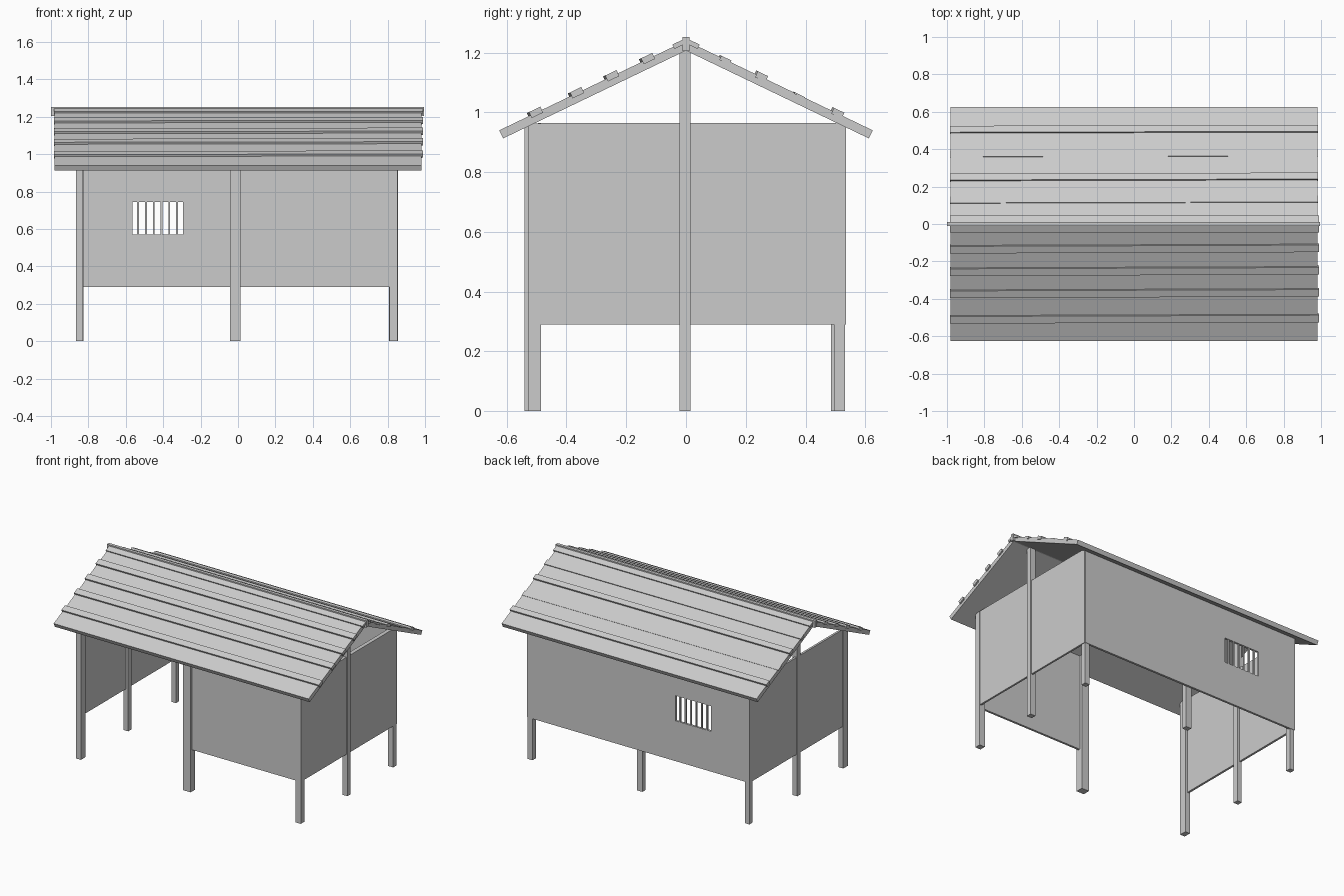
import bpy
import bmesh
from math import atan2, cos, sin
from mathutils import Matrix, Vector

if "Cube" in bpy.data.objects:
    bpy.data.objects.remove(bpy.data.objects["Cube"], do_unlink=True)

# One plain colour for everything
grey = bpy.data.materials.new("plain_grey")
grey.use_nodes = True
grey.diffuse_color = (0.6, 0.6, 0.6, 1)
grey.node_tree.nodes["Principled BSDF"].inputs["Base Color"].default_value = (0.6, 0.6, 0.6, 1)


def finish(name, bm):
    bmesh.ops.recalc_face_normals(bm, faces=bm.faces)
    mesh = bpy.data.meshes.new(name)
    bm.to_mesh(mesh)
    bm.free()
    mesh.materials.append(grey)
    obj = bpy.data.objects.new(name, mesh)
    bpy.context.collection.objects.link(obj)
    return obj


def block(name, x, y, z):
    """Box from three (low, high) ranges."""
    bm = bmesh.new()
    centre = Vector([(a + b) / 2 for a, b in (x, y, z)])
    size = Vector([b - a for a, b in (x, y, z)])
    bmesh.ops.create_cube(bm, size=1, matrix=Matrix.Translation(centre) @ Matrix.Diagonal(size).to_4x4())
    return finish(name, bm)


RIDGE_Z, EAVE_Z, EAVE_Y = 1.24, 0.94, 0.625
PITCH = atan2(RIDGE_Z - EAVE_Z, EAVE_Y)
SLOPE = EAVE_Y / cos(PITCH)


def roof_block(name, side, x, along, height, yaw=0):
    """Box on a roof slope: distance along it from the ridge, height above it."""
    obj = block(name, x, along, height)
    mid = Matrix.Translation((0, sum(along) / 2, 0))
    skew = mid @ Matrix.Rotation(yaw, 4, 'Z') @ mid.inverted()
    pitch = Matrix.Rotation(-PITCH, 4, 'X')
    mirror = Matrix.Diagonal((1, side, 1, 1))
    obj.data.transform(Matrix.Translation((0, 0, RIDGE_Z)) @ mirror @ pitch @ skew)
    if side < 0:
        obj.data.flip_normals()
    return obj


# Roof slabs and the strips laid across them
THICK = 0.03
for side, label in ((-1, "front"), (1, "back")):
    roof_block(label + "_roof", side, (-0.98, 0.98), (0, SLOPE), (-THICK, 0))
    roof_block(label + "_ridge_strip", side, (-0.985, 0.99), (0.005, 0.047), (-0.008, 0.008))
for i, y in enumerate((0.13, 0.25, 0.368, 0.505)):
    d = y / cos(PITCH)
    roof_block(f"front_strip_{i}", -1, (-0.985, 0.99), (d - 0.021, d + 0.021), (-0.01, 0.012), -0.004)
for y, top in ((0.13, 0.006), (0.25, 0.012), (0.378, 0.002), (0.505, 0.012)):
    d = y / cos(PITCH)
    low = -0.01 if top > 0.005 else -0.004
    roof_block("back_strip", 1, (-0.985, 0.985), (d - 0.019, d + 0.019), (low, top), 0.003)
block("ridge_beam", (-1, 0.995), (-0.011, 0.011), (1.205, 1.252))

# Posts
WALL_LOW, WALL_TOP = 0.29, 0.963
block("front_left_post", (0.81, 0.852), (-0.527, -0.485), (0, WALL_TOP))
block("front_right_post", (-0.866, -0.83), (-0.54, -0.49), (0, WALL_TOP))
block("front_middle_post", (-0.043, 0.014), (-0.54, -0.49), (0, WALL_TOP))
block("back_left_post", (0.808, 0.846), (0.496, 0.532), (0, WALL_TOP))
block("back_right_post", (-0.86, -0.825), (0.496, 0.532), (0, WALL_TOP))
block("back_middle_post", (-0.03, 0.012), (0.485, 0.521), (0, WALL_TOP))
block("left_ridge_post", (0.817, 0.856), (-0.021, 0.015), (0, 1.215))
block("right_ridge_post", (-0.866, -0.83), (-0.021, 0.015), (0, 1.215))

# End walls and the half-width front wall
block("left_wall", (0.837, 0.85), (-0.486, 0.534), (WALL_LOW, WALL_TOP + 0.002))
block("right_wall", (-0.862, -0.847), (-0.495, 0.534), (WALL_LOW, WALL_TOP + 0.002))
block("left_wall_top_rail", (0.82, 0.837), (-0.486, 0.505), (0.935, WALL_TOP))
block("front_wall", (0.0, 0.815), (-0.525, -0.51), (WALL_LOW, WALL_TOP))

# Back wall: one plain panel and one with a window opening
BACK = (0.52, 0.535)
WIN_X, WIN_Z = (-0.565, -0.295), (0.57, 0.745)
block("back_wall_plain", (0, 0.846), BACK, (WALL_LOW, WALL_TOP))


def ring(bm, x, z):
    return [bm.verts.new((x[i], BACK[0], z[j])) for i, j in ((0, 0), (1, 0), (1, 1), (0, 1))]


bm = bmesh.new()
outer = ring(bm, (-0.862, 0), (WALL_LOW, WALL_TOP))
inner = ring(bm, WIN_X, WIN_Z)
faces = []
for i in range(4):
    j = (i + 1) % 4
    faces.append(bm.faces.new((outer[i], outer[j], inner[j], inner[i])))
extruded = bmesh.ops.extrude_face_region(bm, geom=faces, use_keep_orig=True)["geom"]
moved = [v for v in extruded if isinstance(v, bmesh.types.BMVert)]
bmesh.ops.translate(bm, verts=moved, vec=(0, BACK[1] - BACK[0], 0))
finish("back_wall_window_panel", bm)

# Window bars
BARS = 6
step = (WIN_X[1] - WIN_X[0]) / (BARS + 0.5)
for i in range(BARS):
    x = WIN_X[0] + step * (i + 0.75)
    block(f"window_bar_{i}", (x - 0.005, x + 0.005), (0.523, 0.533), WIN_Z)
